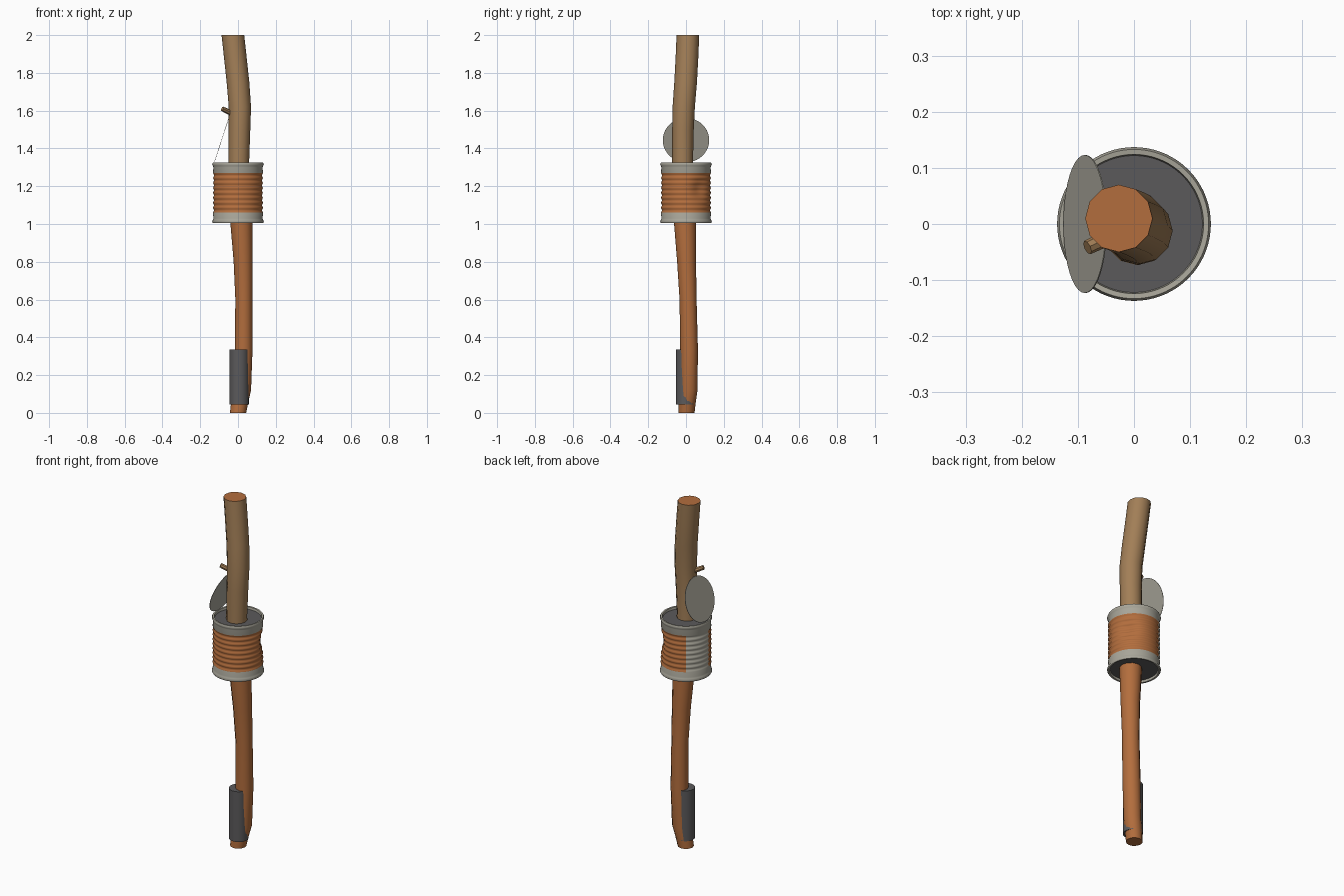
import bpy, bmesh, math
from mathutils import Vector, Matrix

if "Cube" in bpy.data.objects:
    bpy.data.objects.remove(bpy.data.objects["Cube"])


def mat(name, r, g, b):
    m = bpy.data.materials.new(name)
    m.diffuse_color = (r, g, b, 1)
    m.use_nodes = True
    m.node_tree.nodes["Principled BSDF"].inputs["Base Color"].default_value = m.diffuse_color
    return m


BARK = mat("orange wood", 0.45, 0.155, 0.047)
TAN = mat("tan wood", 0.36, 0.21, 0.095)
TIN = mat("tin grey", 0.40, 0.385, 0.325)
DARK = mat("dark metal", 0.105, 0.102, 0.105)


def finish(name, bm, mats, rule=None, angle=40, fix=True):
    if fix:
        bmesh.ops.recalc_face_normals(bm, faces=bm.faces)
    me = bpy.data.meshes.new(name)
    for f in bm.faces:
        if rule:
            f.material_index = rule(f)
    bm.to_mesh(me)
    bm.free()
    for m in mats:
        me.materials.append(m)
    ob = bpy.data.objects.new(name, me)
    bpy.context.collection.objects.link(ob)
    bpy.ops.object.select_all(action='DESELECT')
    ob.select_set(True)
    bpy.context.view_layer.objects.active = ob
    bpy.ops.object.shade_smooth_by_angle(angle=math.radians(angle))
    return ob


def skin(bm, rings, cap=True):
    n = len(rings[0])
    for a, b in zip(rings, rings[1:]):
        for i in range(n):
            bm.faces.new((a[i], a[(i + 1) % n], b[(i + 1) % n], b[i]))
    if cap:
        bm.faces.new(rings[0][::-1])
        bm.faces.new(rings[-1])


# Crooked stick: (z, x, y, radius)
path = [(0, 0, 0.002, 0.043), (0.05, 0.008, 0.006, 0.045), (0.12, 0.023, 0.015, 0.046),
        (0.34, 0.030, 0.016, 0.047), (0.6, 0.031, 0.011, 0.045), (0.8, 0.027, 0.003, 0.050),
        (1.0, 0.018, -0.005, 0.058), (1.2, 0.008, -0.014, 0.057), (1.33, 0.004, -0.018, 0.055),
        (1.5, 0.008, -0.016, 0.057), (1.62, 0.010, -0.012, 0.059), (1.75, 0.000, -0.002, 0.060),
        (1.88, -0.014, 0.005, 0.060), (2.0, -0.027, 0.010, 0.060)]
bm = bmesh.new()
N = 12
rings = [[bm.verts.new((x + r * math.cos(math.tau * i / N), y + r * math.sin(math.tau * i / N), z))
          for i in range(N)] for z, x, y, r in path]
skin(bm, rings)
finish("stick", bm, [BARK, TAN],
       lambda f: 1 if 1.2 < f.calc_center_median().z < 1.99 else 0)

# Broken twig stub
bm = bmesh.new()
a, b = Vector((-0.02, -0.012, 1.578)), Vector((-0.083, -0.042, 1.610))
d = b - a
bmesh.ops.create_cone(bm, cap_ends=True, segments=8, radius1=0.015, radius2=0.013, depth=d.length,
                      matrix=Matrix.Translation((a + b) / 2) @ d.to_track_quat('Z', 'Y').to_matrix().to_4x4())
finish("twig_stub", bm, [TAN])

# Tin can: rims, ribbed and dented wall, recessed ends
prof = [(0.122, 1.018), (0.124, 1.006), (0.133, 1.005), (0.137, 1.012), (0.133, 1.022), (0.130, 1.030)]
RIBS = 8
for k in range(RIBS * 4 + 1):
    prof.append((0.1295 + 0.003 * math.cos(math.tau * k / 4), 1.06 + 0.21 * k / (RIBS * 4)))
prof += [(0.130, 1.30), (0.133, 1.308), (0.137, 1.317), (0.133, 1.325), (0.124, 1.324), (0.122, 1.311)]
bm = bmesh.new()
N = 72
rings = []
for r, z in prof:
    ring = []
    for i in range(N):
        t = 360 * i / N
        dent = 0.018 * math.exp(-((t - 35) / 22) ** 2 - ((z - 1.185) / 0.05) ** 2)
        c, s = math.cos(math.radians(t)), math.sin(math.radians(t))
        ring.append(bm.verts.new(((r - dent) * c, (r - dent) * s, z)))
    rings.append(ring)
skin(bm, rings)


def can_colour(f):
    c = f.calc_center_median()
    if len(f.verts) > 4:
        return 2
    label = not 125 < math.degrees(math.atan2(c.y, c.x)) % 360 < 190
    return 1 if 1.06 < c.z < 1.27 and label else 0


finish("can", bm, [TIN, BARK, DARK], can_colour, angle=60)

# Opened lid leaning back against the stick
bm = bmesh.new()
bmesh.ops.create_cone(bm, cap_ends=True, segments=40, radius1=0.123, radius2=0.123, depth=0.002,
                      matrix=Matrix.Translation((-0.087, 0, 1.444)) @ Matrix.Rotation(math.radians(-72), 4, 'Y'))
finish("lid", bm, [TIN])

# Dark sleeve near the foot
bm = bmesh.new()
bmesh.ops.create_cone(bm, cap_ends=True, segments=24, radius1=0.051, radius2=0.051, depth=0.29,
                      matrix=Matrix.Translation((0.006, -0.002, 0.19)))
finish("foot_sleeve", bm, [DARK])
